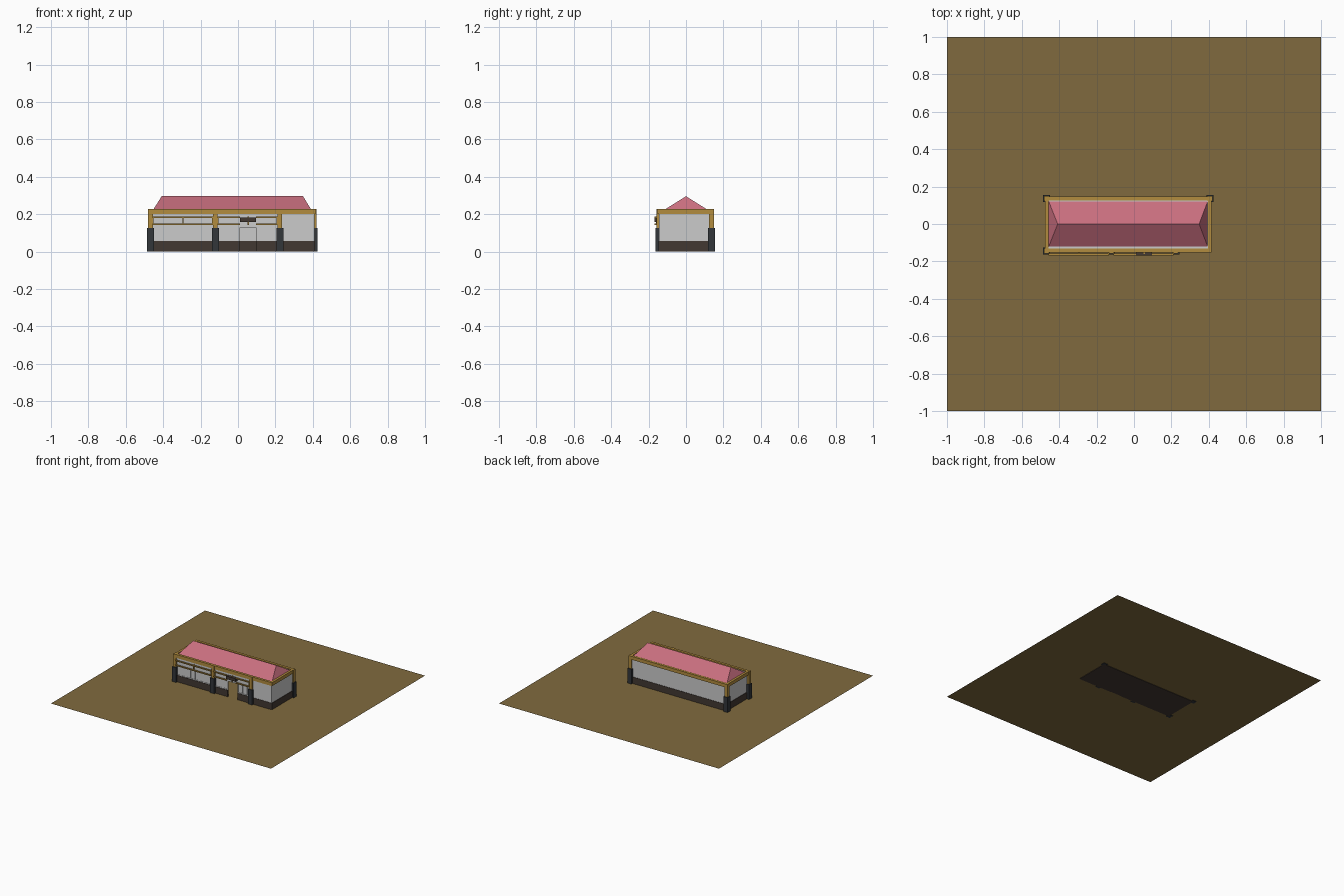
import bpy, bmesh

if "Cube" in bpy.data.objects:
    bpy.data.objects.remove(bpy.data.objects["Cube"])

def mat(name, r, g, b):
    lin = lambda c: (c / 255 / 12.92) if c < 10 else ((c / 255 + 0.055) / 1.055) ** 2.4
    m = bpy.data.materials.new(name)
    m.diffuse_color = (lin(r), lin(g), lin(b), 1)
    m.use_nodes = True
    m.node_tree.nodes["Principled BSDF"].inputs["Base Color"].default_value = m.diffuse_color
    return m

SOIL = mat("soil", 128, 106, 62)
WOOD = mat("wood", 178, 140, 62)
STONE = mat("stone", 50, 54, 58)
DARK = mat("plinth", 66, 56, 50)
ROOF = mat("roof_red", 200, 110, 126)

def mesh_object(name, bm, m=None):
    bmesh.ops.recalc_face_normals(bm, faces=bm.faces)
    me = bpy.data.meshes.new(name)
    bm.to_mesh(me)
    bm.free()
    o = bpy.data.objects.new(name, me)
    bpy.context.collection.objects.link(o)
    if m:
        me.materials.append(m)
    return o

def box(name, x, y, z, m=None):
    bm = bmesh.new()
    for v in bmesh.ops.create_cube(bm, size=1)["verts"]:
        v.co = [(a + b) / 2 + c * (b - a) for (a, b), c in zip((x, y, z), v.co)]
    return mesh_object(name, bm, m)

# Overall wall outline and doorway
X0, X1, Y0, Y1, T = -0.462, 0.408, -0.145, 0.137, 0.008
DOOR = (0.01, 0.097)
BASE, TOP = 0.057, 0.208

# Ground sheet and dark foundation below it
bm = bmesh.new()
bmesh.ops.create_grid(bm, x_segments=1, y_segments=1, size=1)
ground = mesh_object("ground", bm, SOIL)
ground.location.z = 0.003
box("foundation", (X0, X1), (Y0, Y1), (0, 0.002), DARK)

# Closed walls: dark plinth below, plain wall above
for part, z, m, e in (("plinth", (0, BASE), DARK, 0.003), ("wall", (BASE, TOP), None, 0)):
    box("left_" + part, (X0 - e, X0 + T), (Y0, Y1), z, m)
    box("right_" + part, (X1 - T, X1 + e), (Y0, Y1), z, m)
    box("back_" + part, (X0, X1), (Y1 - T, Y1 + e), z, m)

# Front wall with doorway and glazed bays
FY = (Y0, Y0 + T)
box("front_plinth_left", (X0, DOOR[0]), (Y0 - 0.003, Y0 + T), (0, BASE), DARK)
box("front_plinth_right", (DOOR[1], X1), (Y0 - 0.003, Y0 + T), (0, BASE), DARK)
box("front_wall_end", (0.225, X1), FY, (BASE, TOP))
box("front_lintel", (X0, 0.225), FY, (0.13, TOP))
for i, (a, b) in enumerate(((X0, -0.12), (-0.12, DOOR[0]), (DOOR[1], 0.225))):
    box(f"window_glass_{i}", (a, b), (Y0 + 0.003, Y0 + T), (BASE, 0.13))
    box(f"window_sill_{i}", (a, b), (Y0, Y0 + T), (BASE, BASE + 0.006))
    n = round((b - a) / 0.042)
    for k in range(n + 1):
        x = a + 0.003 + (b - a - 0.006) * k / n
        box(f"mullion_{i}_{k}", (x - 0.003, x + 0.003), FY, (BASE, 0.13))

# Flat roof deck and hipped roof
box("roof_deck", (X0, X1), (Y0, Y1), (TOP, 0.22))
bm = bmesh.new()
eave = [bm.verts.new(p) for p in ((-0.456, -0.121, 0.22), (0.394, -0.121, 0.22),
                                  (0.394, 0.121, 0.22), (-0.456, 0.121, 0.22))]
r0, r1 = bm.verts.new((-0.408, 0, 0.296)), bm.verts.new((0.348, 0, 0.296))
a, b, c, d = eave
for f in ((a, b, r1, r0), (b, c, r1), (c, d, r0, r1), (d, a, r0), (d, c, b, a)):
    bm.faces.new(f)
mesh_object("hip_roof", bm, ROOF)

# Timber beam frame round the eaves
FZ = (0.2, 0.228)
box("front_beam", (-0.476, 0.415), (-0.152, -0.131), FZ, WOOD)
box("back_beam", (-0.476, 0.415), (0.126, 0.147), FZ, WOOD)
box("left_beam", (-0.476, -0.457), (-0.131, 0.126), FZ, WOOD)
box("right_beam", (0.396, 0.415), (-0.131, 0.126), FZ, WOOD)

# Stone piers carrying timber posts
for i, (x, y) in enumerate(((-0.468, -0.144), (-0.121, -0.144), (0.224, -0.144),
                            (-0.468, 0.136), (0.406, 0.136))):
    s, w = 0.0185, 0.0125
    box(f"stone_pier_{i}", (x - s, x + s), (y - s, y + s), (0, 0.125), STONE)
    box(f"timber_post_{i}", (x - w, x + w), (y - w, y + w), (0.125, 0.228), WOOD)

# Slim rails across the front bays, upper one broken by the door canopy
RY = (-0.168, -0.157)
for i, (a, b, z) in enumerate(((-0.457, -0.133, 0.18), (-0.109, DOOR[0], 0.18),
                               (DOOR[1], 0.212, 0.18), (-0.457, -0.133, 0.142),
                               (-0.109, DOOR[0], 0.142), (DOOR[1], 0.212, 0.142))):
    box(f"front_rail_{i}", (a, b), RY, (z, z + 0.008), WOOD)
for i, x in enumerate((-0.455, -0.295, -0.135, -0.107, 0.055, 0.21)):
    box(f"rail_bracket_{i}", (x - 0.003, x + 0.003), (-0.16, Y0), (0.142, 0.188), WOOD)
box("door_canopy", DOOR, (-0.168, Y0), (0.157, 0.182), DARK)
